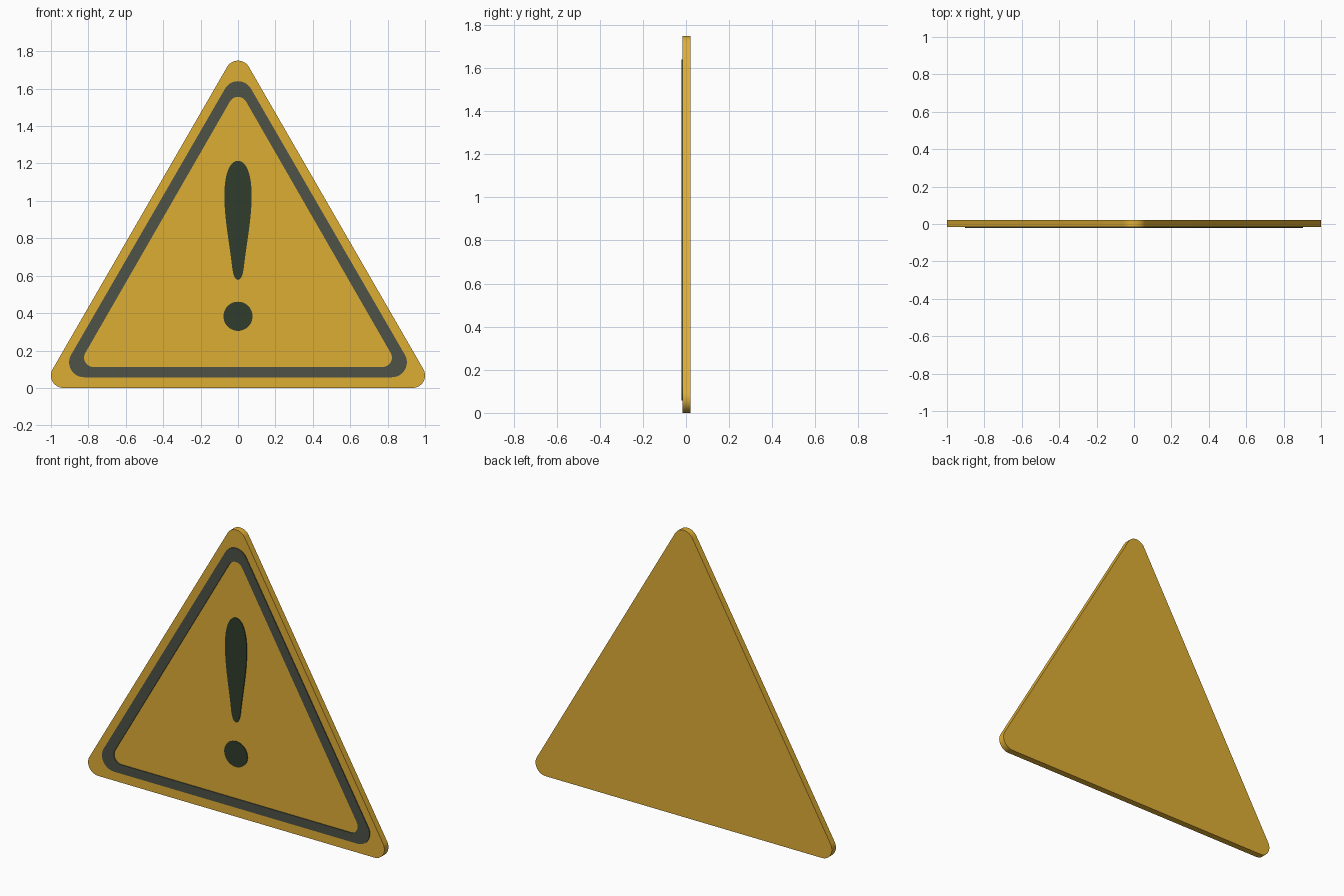
import bpy, bmesh, math
from mathutils import Vector
from mathutils.geometry import interpolate_bezier

if "Cube" in bpy.data.objects:
    bpy.data.objects.remove(bpy.data.objects["Cube"])

BACK, FACE, FRONT = 0.022, -0.017, -0.022


def material(name, rgb):
    m = bpy.data.materials.new(name)
    m.diffuse_color = (*rgb, 1)
    m.use_nodes = True
    m.node_tree.nodes["Principled BSDF"].inputs["Base Color"].default_value = m.diffuse_color
    return m


def rounded_triangle(half_width, bottom, top, r, seg=12):
    """Counter-clockwise outline seen from the front."""
    centres = [((half_width - r), bottom + r, -90),
               (0, top - r, 30),
               (-(half_width - r), bottom + r, 150)]
    pts = []
    for cx, cz, start in centres:
        for i in range(seg + 1):
            a = math.radians(start + 120 * i / seg)
            pts.append((cx + r * math.cos(a), cz + r * math.sin(a)))
    return pts


def panel(name, outline, y_front, y_back, mat, hole=None):
    """Flat part extruded along y, optionally with a matching hole outline."""
    bm = bmesh.new()

    def loop(pts, y):
        return [bm.verts.new((x, y, z)) for x, z in pts]

    def bridge(a, b):
        for i in range(len(a)):
            j = (i + 1) % len(a)
            bm.faces.new((a[i], a[j], b[j], b[i]))

    front, back = loop(outline, y_front), loop(outline, y_back)
    bridge(front, back)
    if hole:
        hole_front, hole_back = loop(hole, y_front), loop(hole, y_back)
        bridge(hole_front, hole_back)
        bridge(front, hole_front)
        bridge(back, hole_back)
    else:
        bm.faces.new(front)
        bm.faces.new(back)
    bmesh.ops.recalc_face_normals(bm, faces=bm.faces[:])
    me = bpy.data.meshes.new(name)
    bm.to_mesh(me)
    bm.free()
    me.materials.append(mat)
    ob = bpy.data.objects.new(name, me)
    bpy.context.collection.objects.link(ob)
    # smooth the rounded rims, keep the panel edges sharp
    bpy.ops.object.select_all(action='DESELECT')
    ob.select_set(True)
    bpy.context.view_layer.objects.active = ob
    bpy.ops.object.shade_smooth_by_angle(angle=math.radians(30))
    return ob


yellow = material("yellow", (0.73, 0.42, 0.035))
charcoal = material("charcoal", (0.075, 0.085, 0.062))
dark = material("dark_green", (0.03, 0.048, 0.025))

# sign plate
panel("sign_plate", rounded_triangle(1.0, 0.0, 1.75, 0.067), FACE, BACK, yellow)

# raised triangular border
panel("border", rounded_triangle(0.903, 0.057, 1.64, 0.08), FRONT, FACE, charcoal,
      hole=rounded_triangle(0.823, 0.112, 1.556, 0.05))

# exclamation stroke: right half from curves, then mirrored
curves = [((0, 1.214), (0.05, 1.214), (0.073, 1.13), (0.073, 1.03)),
          ((0.073, 1.03), (0.073, 0.90), (0.045, 0.77), (0.032, 0.65)),
          ((0.032, 0.65), (0.026, 0.60), (0.015, 0.578), (0, 0.578))]
half = []
for c in curves:
    pts = interpolate_bezier(*[Vector((x, 0, z)) for x, z in c], 12)
    half += [(p.x, p.z) for p in pts[:-1]]
half.append((0, 0.578))
stroke = half + [(-x, z) for x, z in reversed(half[1:-1])]
panel("exclamation_stroke", stroke, FRONT, FACE, dark)

# exclamation dot
dot = [(0.078 * math.cos(math.tau * i / 40), 0.383 + 0.078 * math.sin(math.tau * i / 40))
       for i in range(40)]
panel("exclamation_dot", dot, FRONT, FACE, dark)
